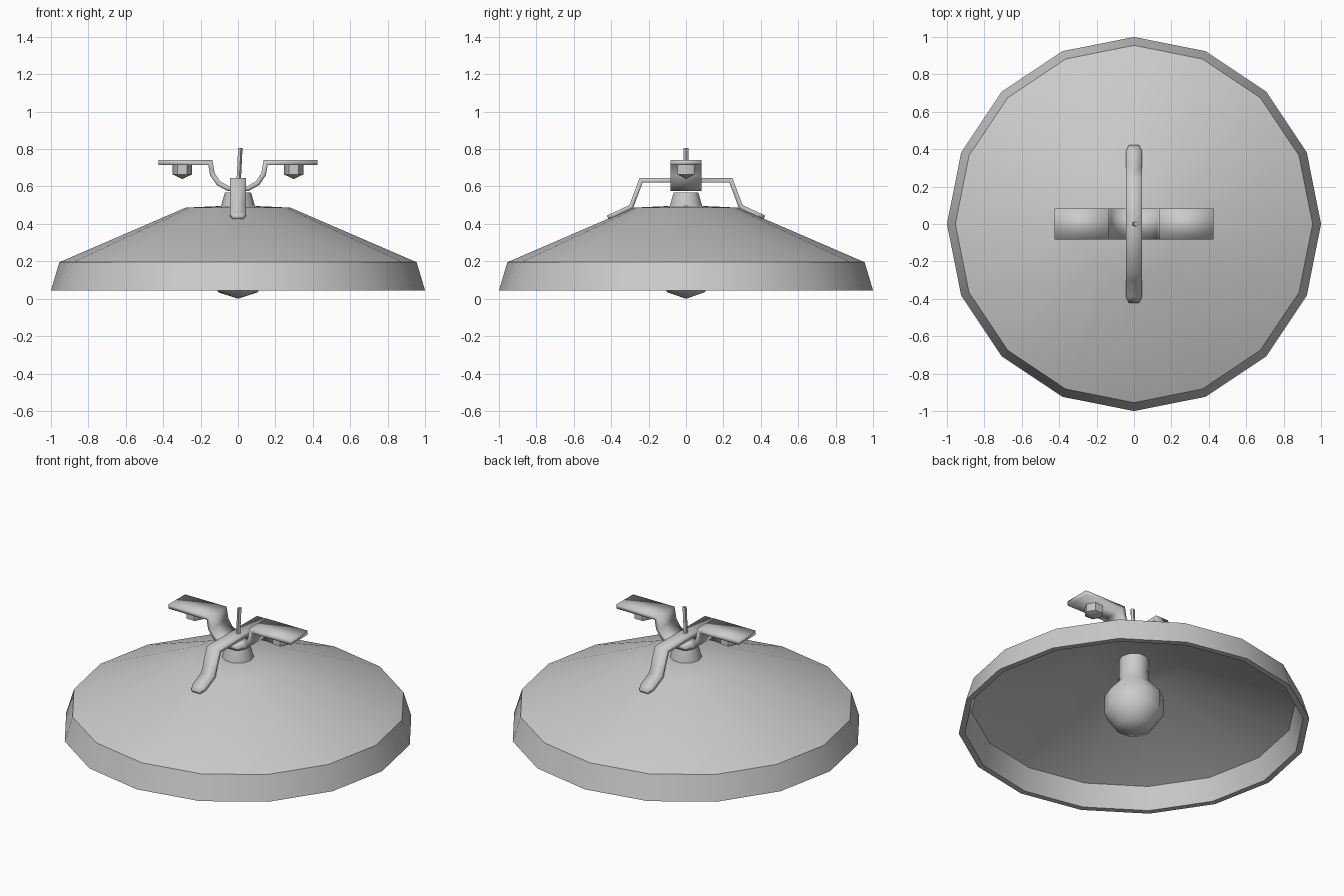
import bpy
import bmesh
from math import cos, sin, tau, pi, radians

if "Cube" in bpy.data.objects:
    bpy.data.objects.remove(bpy.data.objects["Cube"])


def finish(name, bm, angle=60):
    bmesh.ops.remove_doubles(bm, verts=bm.verts, dist=1e-5)
    bmesh.ops.recalc_face_normals(bm, faces=bm.faces)
    mesh = bpy.data.meshes.new(name)
    bm.to_mesh(mesh)
    bm.free()
    ob = bpy.data.objects.new(name, mesh)
    bpy.context.collection.objects.link(ob)
    bpy.ops.object.select_all(action='DESELECT')
    ob.select_set(True)
    bpy.context.view_layer.objects.active = ob
    bpy.ops.object.shade_smooth_by_angle(angle=radians(angle))
    return ob


def lathe(name, profile, sides, x=0, angle=60):
    """Revolve (radius, z) points around a vertical axis."""
    bm = bmesh.new()
    rings = [[bm.verts.new((x + r * cos(tau * i / sides), r * sin(tau * i / sides), z))
              for i in range(sides)] for r, z in profile]
    for a, b in zip(rings, rings[1:]):
        for i in range(sides):
            j = (i + 1) % sides
            bm.faces.new((a[i], a[j], b[j], b[i]))
    return finish(name, bm, angle)


def strap(name, half, thickness, along_y=False):
    """Bent metal strip; half path of (distance, z, half width), mirrored about the centre."""
    path = [(-d, z, w) for d, z, w in half] + [p for p in reversed(half)]
    bm = bmesh.new()
    rows = []
    for d, z, w in path:
        pts = [(-w, d, z), (w, d, z)] if along_y else [(d, w, z), (d, -w, z)]
        rows.append([bm.verts.new(p) for p in pts])
    for a, b in zip(rows, rows[1:]):
        bm.faces.new((a[0], a[1], b[1], b[0]))
    ob = finish(name, bm, 40)
    solid = ob.modifiers.new("thickness", 'SOLIDIFY')
    solid.thickness = thickness
    solid.offset = 0
    solid.use_even_offset = True
    return ob


# Wide shade with an inner shell
lathe("lamp_shade", [(0, 0.5), (0.28, 0.487), (0.955, 0.195), (1.0, 0.045),
                     (0.965, 0.045), (0.925, 0.18), (0.27, 0.465), (0, 0.478)], 16, angle=48)

# Collar on top of the shade
lathe("collar", [(0, 0.48), (0.092, 0.48), (0.09, 0.498), (0.07, 0.567), (0, 0.567)], 10)

# Bulb and its socket neck
ball = [(0.178 * sin(pi * k / 5), 0.178 - 0.178 * cos(pi * k / 5)) for k in range(4)]
lathe("bulb", ball + [(0.088, 0.325), (0.085, 0.4), (0.085, 0.477), (0, 0.477)], 10)

# Arched bracket gripping the shade front and back
strap("shade_bracket", [(0.418, 0.434, 0.027), (0.385, 0.449, 0.043), (0.293, 0.492, 0.043),
                        (0.24, 0.633, 0.043)], 0.024, along_y=True)

# U-shaped mounting strap with flat ears
strap("mounting_strap", [(0.425, 0.728, 0.083), (0.148, 0.728, 0.083), (0.137, 0.665, 0.083),
                         (0.105, 0.618, 0.083), (0.055, 0.59, 0.083)], 0.026)

# Cap nuts under the ears
for side, x in (("left", -0.298), ("right", 0.298)):
    lathe("cap_nut_" + side, [(0, 0.732), (0.053, 0.732), (0.053, 0.665), (0, 0.64)], 6, x)

# Short, slightly leaning supply cable
cable = lathe("cable", [(0, 0.58), (0.013, 0.58), (0.013, 0.805), (0, 0.805)], 5)
for v in cable.data.vertices:
    v.co.x += (v.co.z - 0.58) * 0.05
